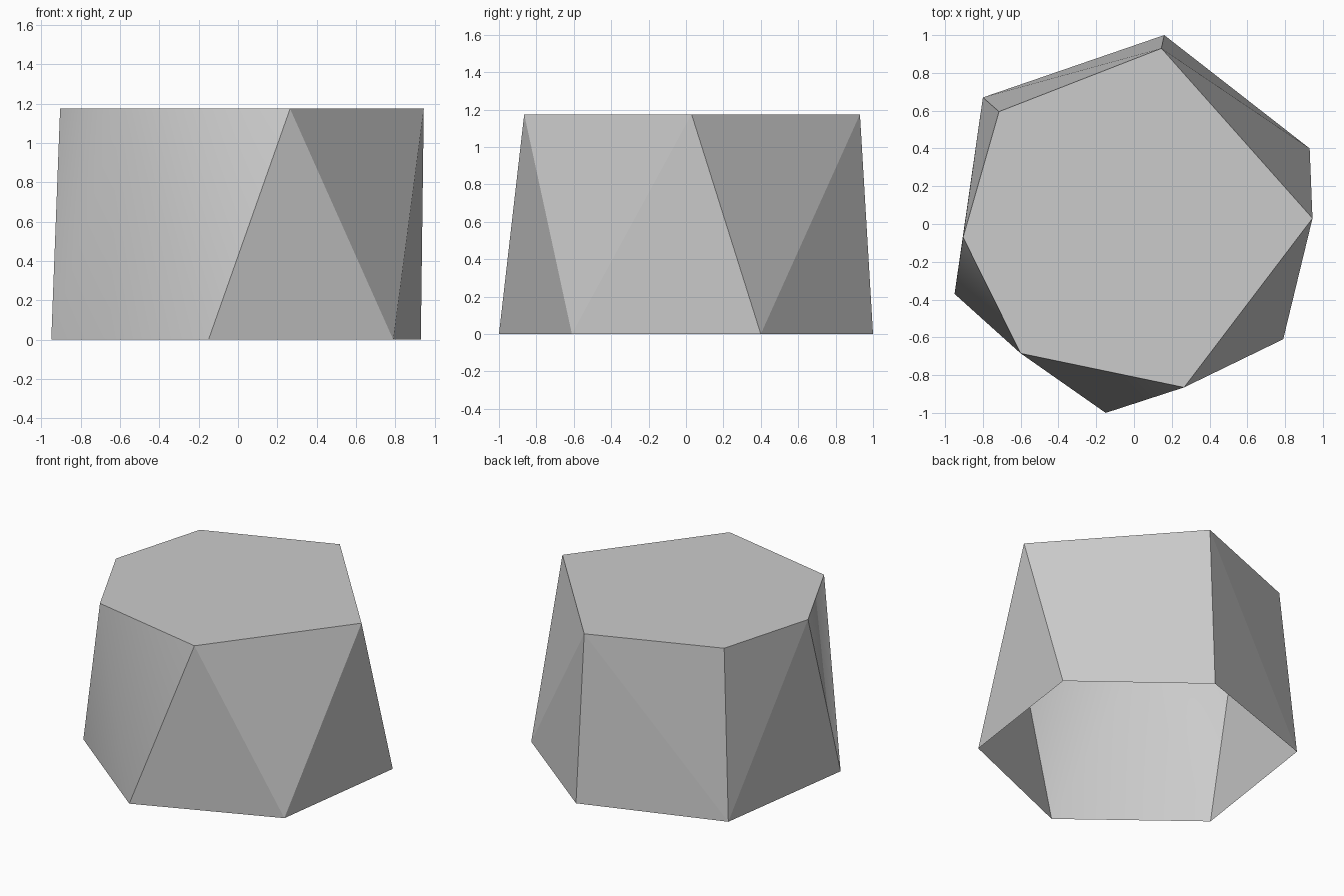
import bpy
import bmesh

if "Cube" in bpy.data.objects:
    bpy.data.objects.remove(bpy.data.objects["Cube"])

HEIGHT = 1.175
# corner points of the two twisted hexagonal rims, counter-clockwise
BASE = [(.79, -.61), (.93, .40), (.16, 1.0), (-.80, .67), (-.95, -.37), (-.15, -1.0)]
TOP = [(.265, -.865), (.945, .03), (.145, .93), (-.715, .595), (-.905, -.07), (-.60, -.685)]

grey = bpy.data.materials.new("light grey")
grey.diffuse_color = (0.6, 0.6, 0.6, 1)
grey.use_nodes = True
grey.node_tree.nodes["Principled BSDF"].inputs["Base Color"].default_value = grey.diffuse_color

# shell: walls stretched between both rims
bm = bmesh.new()
for rim, z in ((BASE, 0), (TOP, HEIGHT)):
    for x, y in rim:
        bm.verts.new((x, y, z))
bmesh.ops.convex_hull(bm, input=bm.verts[:])
bmesh.ops.recalc_face_normals(bm, faces=bm.faces[:])

# open underside
under = [f for f in bm.faces if f.normal.z < -0.9]
bmesh.ops.delete(bm, geom=under, context='FACES')

# merge the flat lid into one face
bmesh.ops.dissolve_limit(bm, angle_limit=0.01, verts=bm.verts[:], edges=bm.edges[:])

# only the front-left wall is smoothly rounded, the rest is faceted
for f in bm.faces:
    f.smooth = f.normal.x < 0 and f.normal.y < 0 and abs(f.normal.z) < 0.9
for e in bm.edges:
    e.smooth = all(f.smooth for f in e.link_faces)

mesh = bpy.data.meshes.new("faceted_cup")
bm.to_mesh(mesh)
bm.free()
mesh.materials.append(grey)
cup = bpy.data.objects.new("faceted_cup", mesh)
bpy.context.collection.objects.link(cup)
